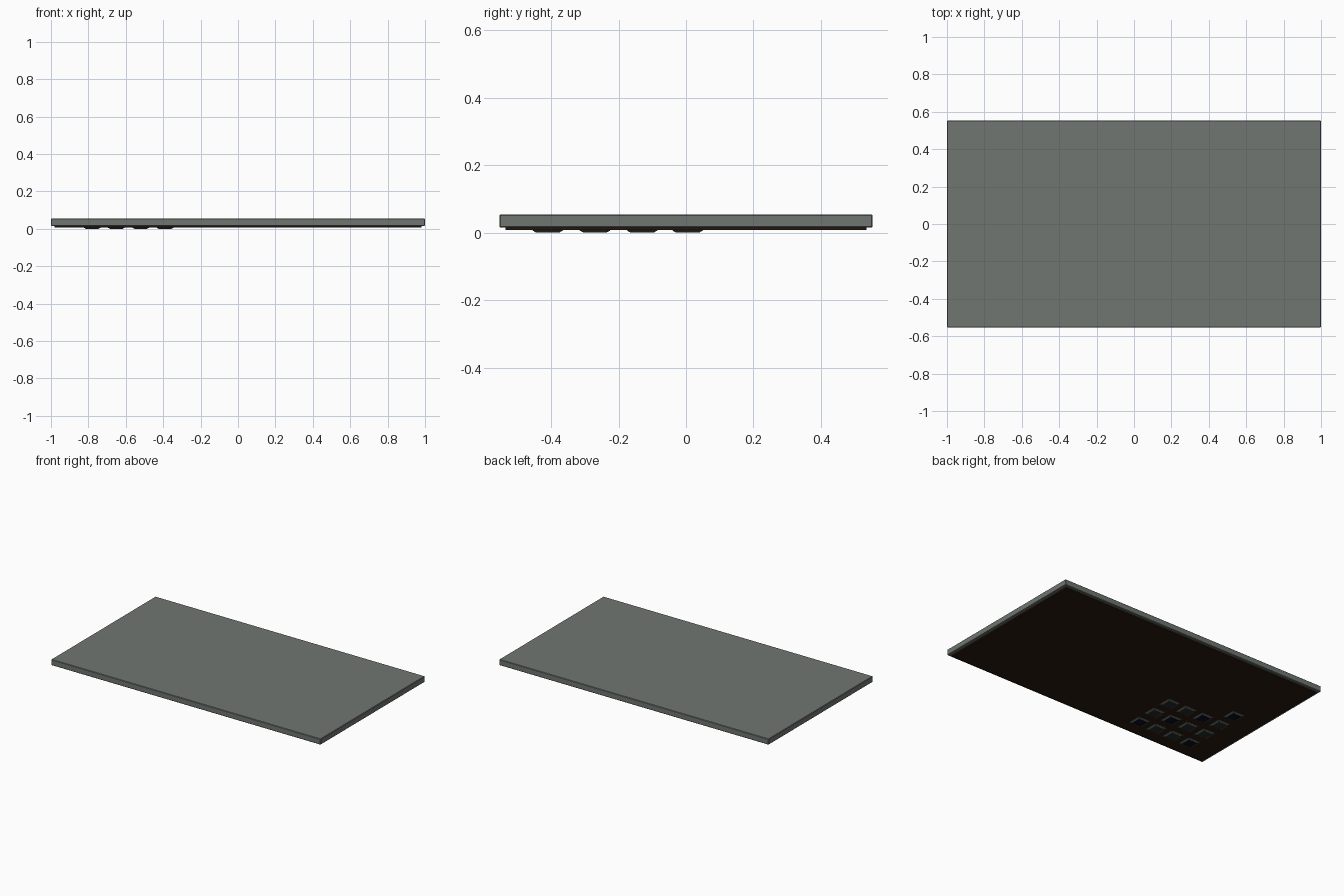
import bpy, bmesh

if "Cube" in bpy.data.objects:
    bpy.data.objects.remove(bpy.data.objects["Cube"])


def material(name, rgb):
    m = bpy.data.materials.new(name)
    m.diffuse_color = (*rgb, 1)
    m.use_nodes = True
    m.node_tree.nodes["Principled BSDF"].inputs["Base Color"].default_value = m.diffuse_color
    return m


SLATE = material("slate_grey", (0.16, 0.18, 0.165))
BROWN = material("dark_brown", (0.022, 0.011, 0.005))
NAVY = material("navy", (0.002, 0.004, 0.012))
DARK = material("charcoal", (0.018, 0.022, 0.022))
RIM = material("rim_grey", (0.08, 0.09, 0.08))


def finish(name, bm, mats):
    me = bpy.data.meshes.new(name)
    bmesh.ops.recalc_face_normals(bm, faces=bm.faces[:])
    bm.to_mesh(me)
    bm.free()
    for m in mats:
        me.materials.append(m)
    ob = bpy.data.objects.new(name, me)
    bpy.context.collection.objects.link(ob)
    return ob


def box(name, sx, sy, z0, z1, mat, bevel):
    bm = bmesh.new()
    bmesh.ops.create_cube(bm, size=1)
    for v in bm.verts:
        v.co = (v.co.x * sx, v.co.y * sy, z0 + (v.co.z + 0.5) * (z1 - z0))
    if bevel:
        bmesh.ops.bevel(bm, geom=bm.edges[:], offset=bevel, segments=1, affect='EDGES')
    return finish(name, bm, [mat])


def key(name, x, y, face_mat):
    # tapered rim with a flat inset face, pointing down
    bm = bmesh.new()
    rings = [(0.045, 0.009), (0.045, 0.006), (0.034, 0.0)]
    loops = [[bm.verts.new((x + a * r, y + b * r, z))
              for a, b in ((-1, -1), (1, -1), (1, 1), (-1, 1))] for r, z in rings]
    for lo, hi in zip(loops, loops[1:]):
        for i in range(4):
            j = (i + 1) % 4
            bm.faces.new((lo[i], lo[j], hi[j], hi[i]))
    bm.faces.new(loops[0])
    bm.faces.new(loops[-1]).material_index = 1
    return finish(name, bm, [RIM, face_mat])


# main slab and the inset backing plate below it
box("slab", 2.0, 1.106, 0.015, 0.054, SLATE, 0.003)
box("backing_plate", 1.96, 1.07, 0.007, 0.016, BROWN, 0)

# three rows of four tiles plus one extra, some navy
XS = [-0.78, -0.65, -0.52, -0.39]
YS = [-0.41, -0.27, -0.13, 0.005]
navy = {(0, 0), (3, 0), (2, 1), (1, 2), (0, 3)}
for j, y in enumerate(YS):
    for i, x in enumerate(XS):
        if j == 3 and i > 0:
            continue
        key(f"tile_{j}_{i}", x, y, NAVY if (i, j) in navy else DARK)
